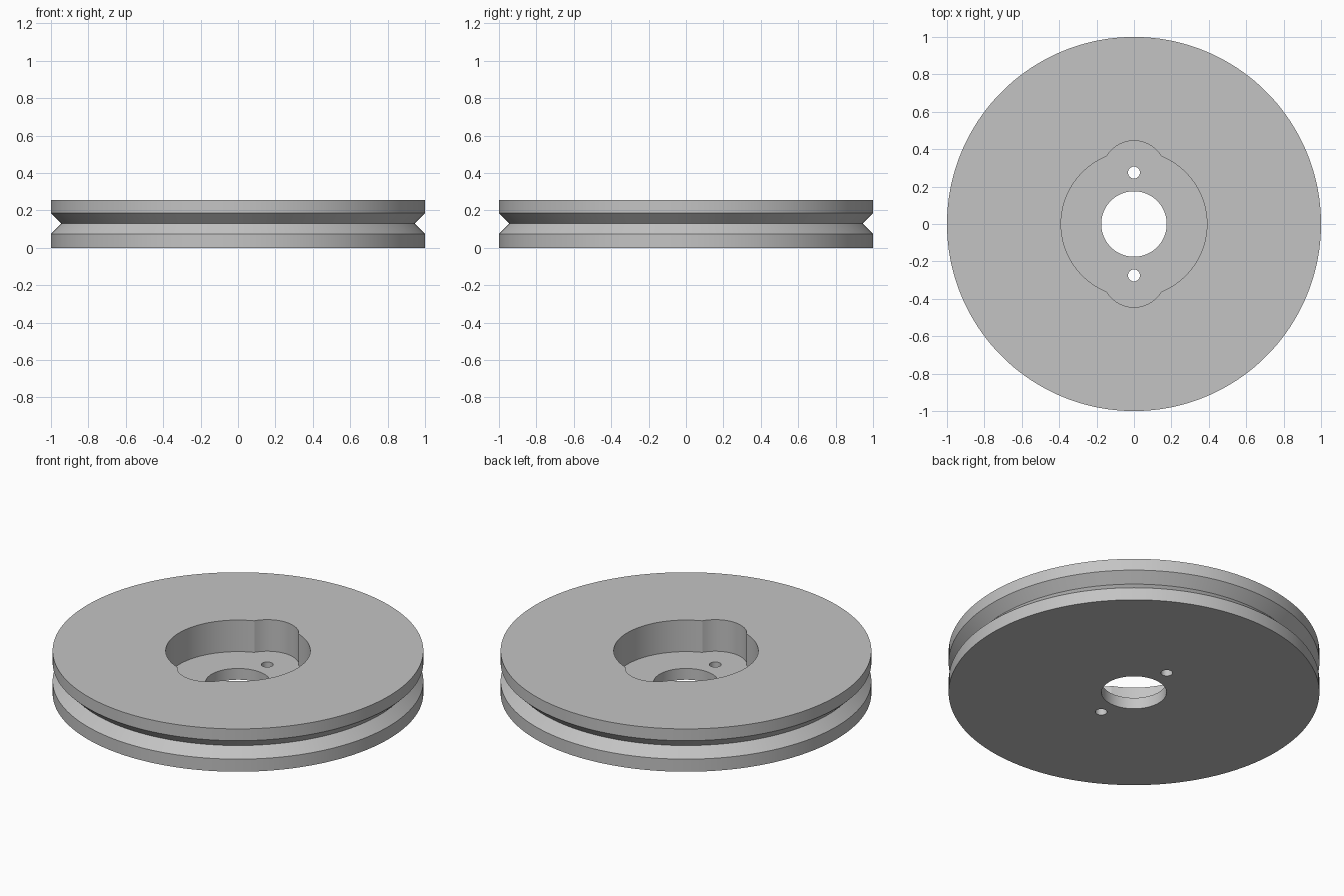
import bpy, bmesh, math
from math import cos, sin, pi, sqrt

cube = bpy.data.objects.get("Cube")
if cube:
    bpy.data.objects.remove(cube, do_unlink=True)

SEG = 180
HEIGHT = 0.255
FLOOR = 0.067
POCKET_R = 0.39
LOBE_R = 0.17
PIN_Y = 0.275


def material(name, value):
    mat = bpy.data.materials.new(name)
    mat.use_nodes = True
    colour = (value, value, value, 1)
    mat.diffuse_color = colour
    mat.node_tree.nodes["Principled BSDF"].inputs["Base Color"].default_value = colour
    return mat


def stack(name, rings):
    """Closed solid from a list of rings, bottom to top."""
    bm = bmesh.new()
    loops = [[bm.verts.new(p) for p in ring] for ring in rings]
    n = len(loops[0])
    for low, high in zip(loops, loops[1:]):
        for i in range(n):
            j = (i + 1) % n
            bm.faces.new((low[i], low[j], high[j], high[i]))
    bm.faces.new(loops[0][::-1])
    bm.faces.new(loops[-1])
    mesh = bpy.data.meshes.new(name)
    bm.to_mesh(mesh)
    bm.free()
    obj = bpy.data.objects.new(name, mesh)
    bpy.context.collection.objects.link(obj)
    return obj


def circle(r, z, y=0, n=SEG):
    return [(r * cos(2 * pi * i / n), y + r * sin(2 * pi * i / n), z) for i in range(n)]


def pocket_outline(z):
    """Round pocket widened by a lobe around each pin hole."""
    points = []
    for i in range(SEG):
        a = 2 * pi * i / SEG
        across, along = PIN_Y * cos(a), PIN_Y * abs(sin(a))
        r = POCKET_R
        if abs(across) < LOBE_R:
            r = max(r, along + sqrt(LOBE_R ** 2 - across ** 2))
        points.append((r * cos(a), r * sin(a), z))
    return points


def cut(target, cutter):
    mod = target.modifiers.new("cut", 'BOOLEAN')
    mod.operation = 'DIFFERENCE'
    mod.solver = 'EXACT'
    mod.object = cutter
    bpy.context.view_layer.objects.active = target
    bpy.ops.object.modifier_apply(modifier=mod.name)
    bpy.data.objects.remove(cutter, do_unlink=True)


# Disc with a V groove around the rim
profile = [(1, 0), (1, 0.075), (0.944, 0.13), (1, 0.185), (1, HEIGHT)]
wheel = stack("pulley_wheel", [circle(r, z) for r, z in profile])
wheel.data.materials.append(material("grey_metal", 0.55))

# Lobed pocket, central bore and two pin holes
cut(wheel, stack("pocket_cutter", [pocket_outline(FLOOR), pocket_outline(HEIGHT + 0.1)]))
cut(wheel, stack("bore_cutter", [circle(0.175, -0.1, n=96), circle(0.175, 0.15, n=96)]))
for side in (-1, 1):
    y = side * PIN_Y
    cut(wheel, stack("pin_cutter", [circle(0.032, -0.1, y, 40), circle(0.032, 0.15, y, 40)]))

# Smooth round walls, crisp rims
bpy.ops.object.select_all(action='DESELECT')
wheel.select_set(True)
bpy.context.view_layer.objects.active = wheel
bpy.ops.object.shade_smooth_by_angle(angle=math.radians(25))
